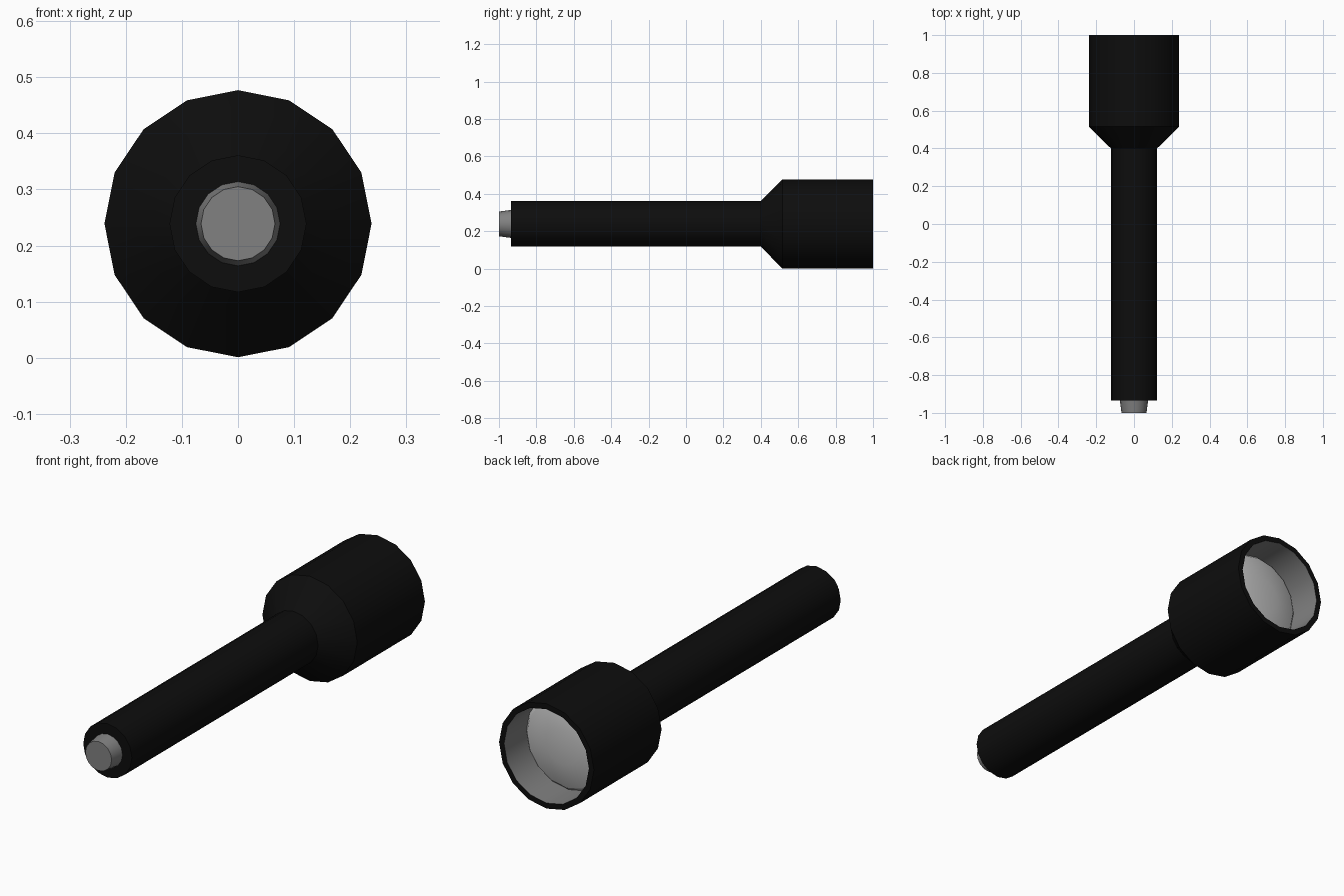
import bpy, bmesh, math

if "Cube" in bpy.data.objects:
    bpy.data.objects.remove(bpy.data.objects["Cube"])

AXIS_Z = 0.239   # height of the torch's centre line
SIDES = 16


def material(name, value):
    m = bpy.data.materials.new(name)
    m.diffuse_color = (value, value, value, 1)
    m.use_nodes = True
    m.node_tree.nodes["Principled BSDF"].inputs["Base Color"].default_value = m.diffuse_color
    return m


black = material("matt black", 0.004)
grey = material("mid grey", 0.22)
pale = material("pale lens grey", 0.52)


def lathe(name, profile, mat):
    """Revolve (radius, y) points around the y axis; radius 0 closes to a point."""
    bm = bmesh.new()
    rings = []
    for r, y in profile:
        if r == 0:
            rings.append([bm.verts.new((0, y, AXIS_Z))] * SIDES)
        else:
            rings.append([bm.verts.new((r * math.sin(2 * math.pi * i / SIDES), y,
                                        AXIS_Z + r * math.cos(2 * math.pi * i / SIDES)))
                          for i in range(SIDES)])
    for a, b in zip(rings, rings[1:]):
        for i in range(SIDES):
            j = (i + 1) % SIDES
            bm.faces.new(list(dict.fromkeys((a[i], a[j], b[j], b[i]))))
    mesh = bpy.data.meshes.new(name)
    bm.to_mesh(mesh)
    bm.free()
    mesh.materials.append(mat)
    obj = bpy.data.objects.new(name, mesh)
    bpy.context.collection.objects.link(obj)
    bpy.ops.object.select_all(action='DESELECT')
    obj.select_set(True)
    bpy.context.view_layer.objects.active = obj
    bpy.ops.object.shade_smooth_by_angle(angle=math.radians(30))
    return obj


# Handle, flared collar, head and rim in one black shell
lathe("torch_body", [(0, -0.935), (0.122, -0.935), (0.122, 0.40),
                     (0.238, 0.515), (0.238, 1.0), (0.213, 1.0)], black)

# Grey inside wall of the head
lathe("head_inner_wall", [(0.213, 1.0), (0.213, 0.84)], grey)

# Gently domed lens
DOME = 0.05
lathe("lens", [(0.213 * math.cos(t), 0.84 + DOME * math.sin(t))
               for t in (0, math.pi / 8, math.pi / 4, 3 * math.pi / 8)]
      + [(0, 0.84 + DOME)], pale)
lens = bpy.data.objects["lens"]
lens.data.shade_smooth()

# Both of these profiles run towards or around the open end: face them outward
for name in ("torch_body", "lens", "head_inner_wall"):
    mesh = bpy.data.objects[name].data
    bm = bmesh.new()
    bm.from_mesh(mesh)
    bm.normal_update()
    f = max(bm.faces, key=lambda g: g.calc_center_median().y)
    c = f.calc_center_median()
    want = -(f.normal.x * c.x + f.normal.z * (c.z - AXIS_Z)) if name == "head_inner_wall" else f.normal.y
    if want < 0:
        bmesh.ops.reverse_faces(bm, faces=bm.faces[:])
    bm.to_mesh(mesh)
    bm.free()

# Tapered push button on the tail
button = lathe("tail_button", [(0, -1.0), (0.066, -1.0), (0.075, -0.935)], grey)
bm = bmesh.new()
bm.from_mesh(button.data)
bm.normal_update()
if min(bm.faces, key=lambda g: g.calc_center_median().y).normal.y > 0:
    bmesh.ops.reverse_faces(bm, faces=bm.faces[:])
bm.to_mesh(button.data)
bm.free()
